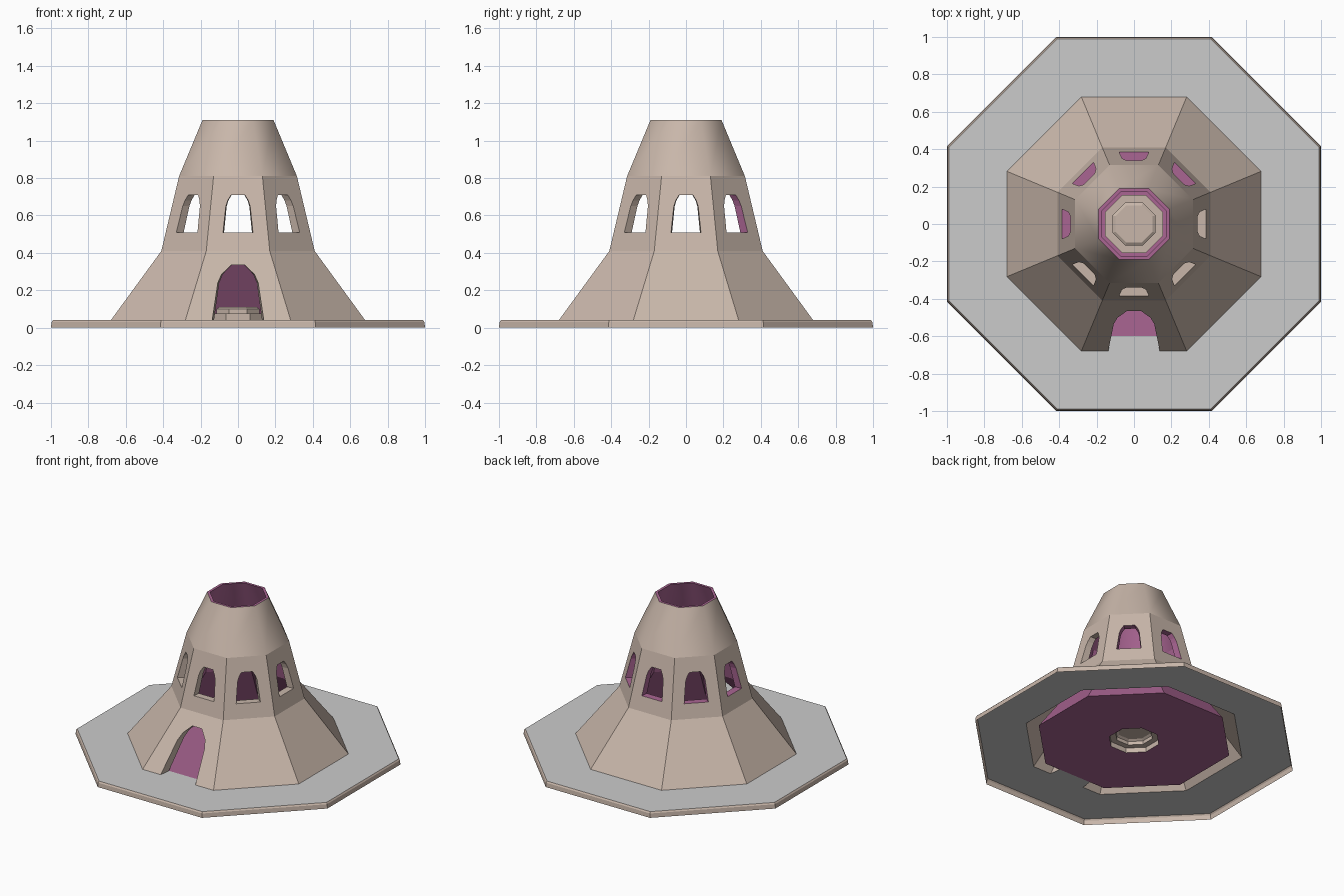
import bpy, bmesh, math

if "Cube" in bpy.data.objects:
    bpy.data.objects.remove(bpy.data.objects["Cube"])

T = math.tan(math.pi / 8)  # half side length of an octagon with apothem 1


def material(name, rgb):
    m = bpy.data.materials.new(name)
    m.diffuse_color = (*rgb, 1)
    m.use_nodes = True
    m.node_tree.nodes["Principled BSDF"].inputs["Base Color"].default_value = m.diffuse_color
    return m


TAN = material("sand_plaster", (0.58, 0.47, 0.40))
PURPLE = material("purple_interior", (0.40, 0.13, 0.29))


def point(k, x, r, z):
    """Point on octagon side k (0 = front), x along the side, r outwards."""
    a = k * math.pi / 4
    return (x * math.cos(a) + r * math.sin(a), x * math.sin(a) - r * math.cos(a), z)


def make(name, faces, mats, smooth=False):
    """faces: list of (points, material index)."""
    bm = bmesh.new()
    for pts, mi in faces:
        f = bm.faces.new([bm.verts.new(p) for p in pts])
        f.material_index = mi
        f.smooth = smooth
    bmesh.ops.remove_doubles(bm, verts=bm.verts, dist=1e-4)
    bmesh.ops.recalc_face_normals(bm, faces=bm.faces)
    me = bpy.data.meshes.new(name)
    bm.to_mesh(me)
    bm.free()
    for m in mats:
        me.materials.append(m)
    ob = bpy.data.objects.new(name, me)
    bpy.context.collection.objects.link(ob)
    return ob


def quad(k, a, b):
    return [point(k, -a[0] * T, *a), point(k, a[0] * T, *a),
            point(k, b[0] * T, *b), point(k, -b[0] * T, *b)]


def lathe(profile, cap=False):
    """Octagonal rings through a list of (apothem, z)."""
    fs = [(quad(k, a, b), 0) for a, b in zip(profile, profile[1:]) for k in range(8)]
    if cap:
        r, z = profile[-1]
        fs.append(([point(k, r * T, r, z) for k in range(8)], 0))
    return fs


def pierced(k, a, b, arch):
    """Two half panels around an arch; arch = left side points, bottom to top."""
    def on(x, z):
        t = (z - a[1]) / (b[1] - a[1])
        return point(k, x, a[0] + t * (b[0] - a[0]), z)
    zb, zt = arch[0][1], arch[-1][1]
    halves = []
    for s in (1, -1):
        pts = [on(-s * a[0] * T, a[1])]
        if zb > a[1] + 0.001:
            pts += [on(0, a[1]), on(0, zb)]
        pts += [on(s * x, z) for x, z in arch]
        pts += [on(0, zt), on(0, b[1]), on(-s * b[0] * T, b[1])]
        halves.append(pts)
    outline = [on(x, z) for x, z in arch] + [on(-x, z) for x, z in reversed(arch)]
    return halves, outline


def strip(o, i, closed):
    n = len(o)
    return [[o[j], o[(j + 1) % n], i[(j + 1) % n], i[j]] for j in range(n if closed else n - 1)]


OUT = [(0.68, 0.04), (0.41, 0.41), (0.315, 0.81), (0.19, 1.11)]
INN = [(0.60, 0.04), (0.36, 0.40), (0.275, 0.80), (0.172, 1.11)]
DOOR = [(-0.138, 0.04), (-0.108, 0.24), (-0.088, 0.285), (-0.037, 0.335)]
WINDOW = [(-0.08, 0.51), (-0.065, 0.65), (-0.055, 0.68), (-0.037, 0.71)]


def inset(arch):
    return [(x * 0.93, z) for x, z in arch]


# octagonal base plate: open underneath, with a door threshold
make("base_edge", lathe([(1.0, 0), (0.997, 0.03), (0.99, 0.04)]), [TAN])
top = lathe([(0.99, 0.04), (0.68, 0.04)])
top.append(([(-0.138, -0.68, 0.04), (0.138, -0.68, 0.04),
             (0.128, -0.60, 0.04), (-0.128, -0.60, 0.04)], 0))
make("base_top", top, [])

# walls with the door, windows and their reveals
outer, inner, reveals = [], [], []
for k in range(8):
    if k == 0:
        oh, oo = pierced(k, OUT[0], OUT[1], DOOR)
        ih, io = pierced(k, INN[0], INN[1], inset(DOOR))
        outer += [(f, 0) for f in oh]
        inner += [(f, 0) for f in ih]
        reveals += [(f, 0) for f in strip(oo, io, False)]
    else:
        outer.append((quad(k, OUT[0], OUT[1]), 0))
        inner.append((quad(k, INN[0], INN[1]), 0))
    oh, oo = pierced(k, OUT[1], OUT[2], WINDOW)
    ih, io = pierced(k, INN[1], INN[2], inset(WINDOW))
    outer += [(f, 0) for f in oh]
    inner += [(f, 0) for f in ih]
    reveals += [(f, 1 if 3 <= k <= 6 else 0) for f in strip(oo, io, True)]
make("outer_wall", outer, [TAN])
make("inner_wall", inner, [PURPLE])
make("door_and_window_reveals", reveals, [TAN, PURPLE])

# smooth tapering chimney, lining and rim
make("chimney", lathe(OUT[2:]), [TAN], True)
make("chimney_lining", lathe(INN[2:]), [PURPLE], True)
make("chimney_rim", lathe([OUT[3], INN[3]]), [PURPLE])

# room floor and the stepped hollow hearth in its middle
make("floor", lathe([INN[0], (0.155, 0.04)]), [PURPLE])
make("hearth", lathe([(0.155, 0.04), (0.155, 0.075), (0.115, 0.075),
                      (0.115, 0.10), (0.10, 0.11)], True), [TAN])
